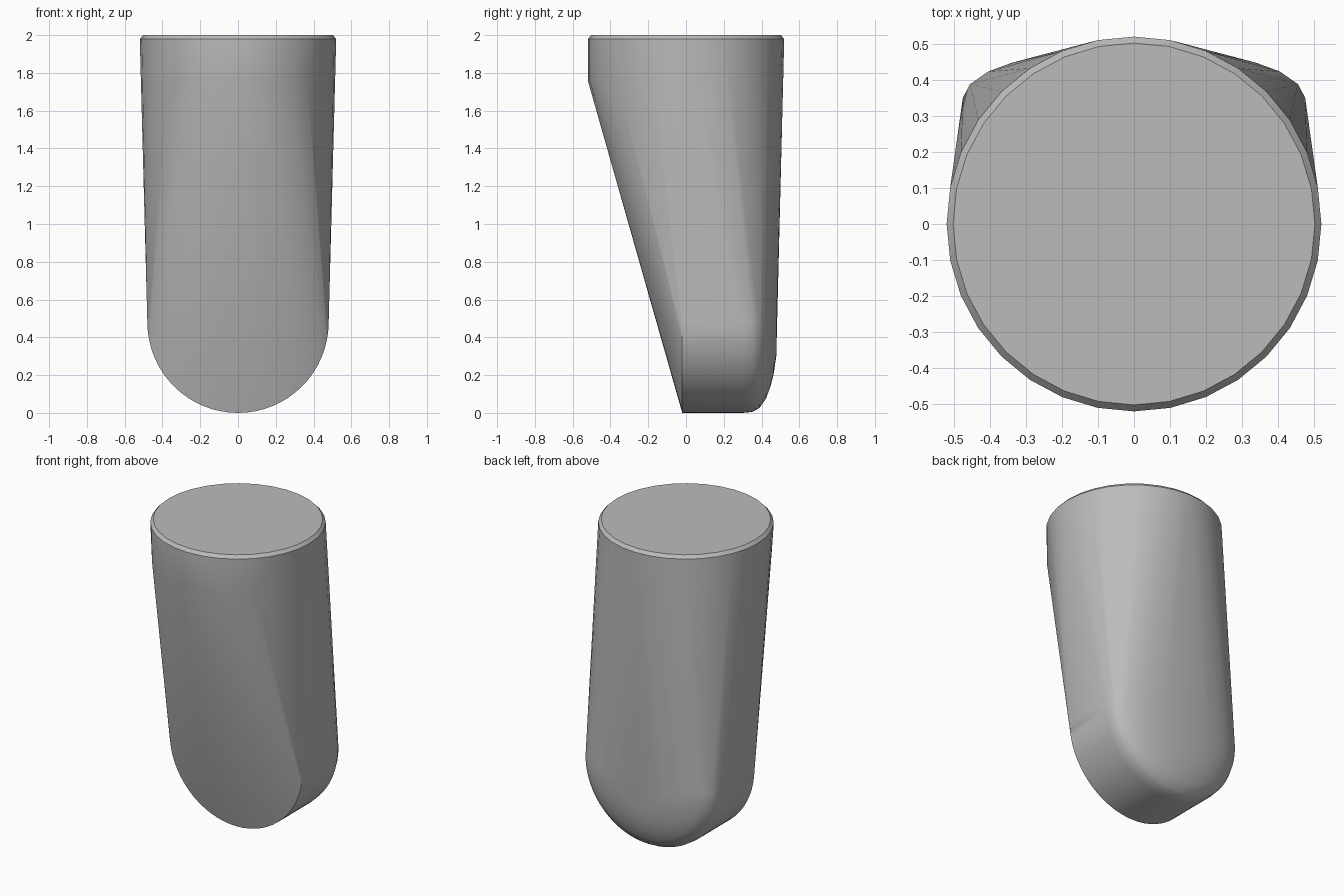
import bpy, bmesh
from math import sin, cos, pi, radians

old = bpy.data.objects.get("Cube")
if old:
    bpy.data.objects.remove(old, do_unlink=True)

SEGMENTS = 32
TOP_RADIUS = 0.52
TIP_RADIUS = 0.48

grey = bpy.data.materials.new("plain grey")
grey.use_nodes = True
colour = (0.5, 0.5, 0.5, 1)
grey.diffuse_color = colour
grey.node_tree.nodes["Principled BSDF"].inputs["Base Color"].default_value = colour

bm = bmesh.new()


def top_ring(radius, z):
    for i in range(SEGMENTS):
        a = 2 * pi * i / SEGMENTS
        bm.verts.new((radius * cos(a), radius * sin(a), z))


def tip_arch(inset, y):
    """Lower half circle standing across the body."""
    r = TIP_RADIUS - inset
    for i in range(SEGMENTS + 1):
        a = pi + pi * i / SEGMENTS
        bm.verts.new((r * cos(a), y, TIP_RADIUS + r * sin(a)))


# Round head with a chamfered rim
top_ring(TOP_RADIUS - 0.018, 2.0)
top_ring(TOP_RADIUS, 1.98)

# Front shoulder where the slope begins
for i in range(-4, 5):
    a = 2 * pi * i / SEGMENTS
    r = 0.514 + 0.006 * cos(a) ** 2
    bm.verts.new((r * sin(a), -r * cos(a), 1.76))

# Arched tip: sharp at the front, rounded at the back
for inset, y in ((0, -0.02), (0, 0.30), (0.005, 0.35), (0.025, 0.388),
                 (0.075, 0.423), (0.14, 0.447), (0.2, 0.463), (0.3, 0.478)):
    tip_arch(inset, y)

# Stretch one skin over all sections
hull = bmesh.ops.convex_hull(bm, input=bm.verts[:])
bmesh.ops.delete(bm, geom=[v for v in bm.verts if not v.link_faces], context='VERTS')
bmesh.ops.dissolve_limit(bm, angle_limit=radians(0.5), verts=bm.verts[:], edges=bm.edges[:])
bmesh.ops.recalc_face_normals(bm, faces=bm.faces[:])

mesh = bpy.data.meshes.new("tapered_peg")
bm.to_mesh(mesh)
bm.free()
mesh.materials.append(grey)
peg = bpy.data.objects.new("tapered_peg", mesh)
bpy.context.scene.collection.objects.link(peg)

bpy.ops.object.select_all(action='DESELECT')
peg.select_set(True)
bpy.context.view_layer.objects.active = peg
bpy.ops.object.shade_smooth_by_angle(angle=radians(30))
